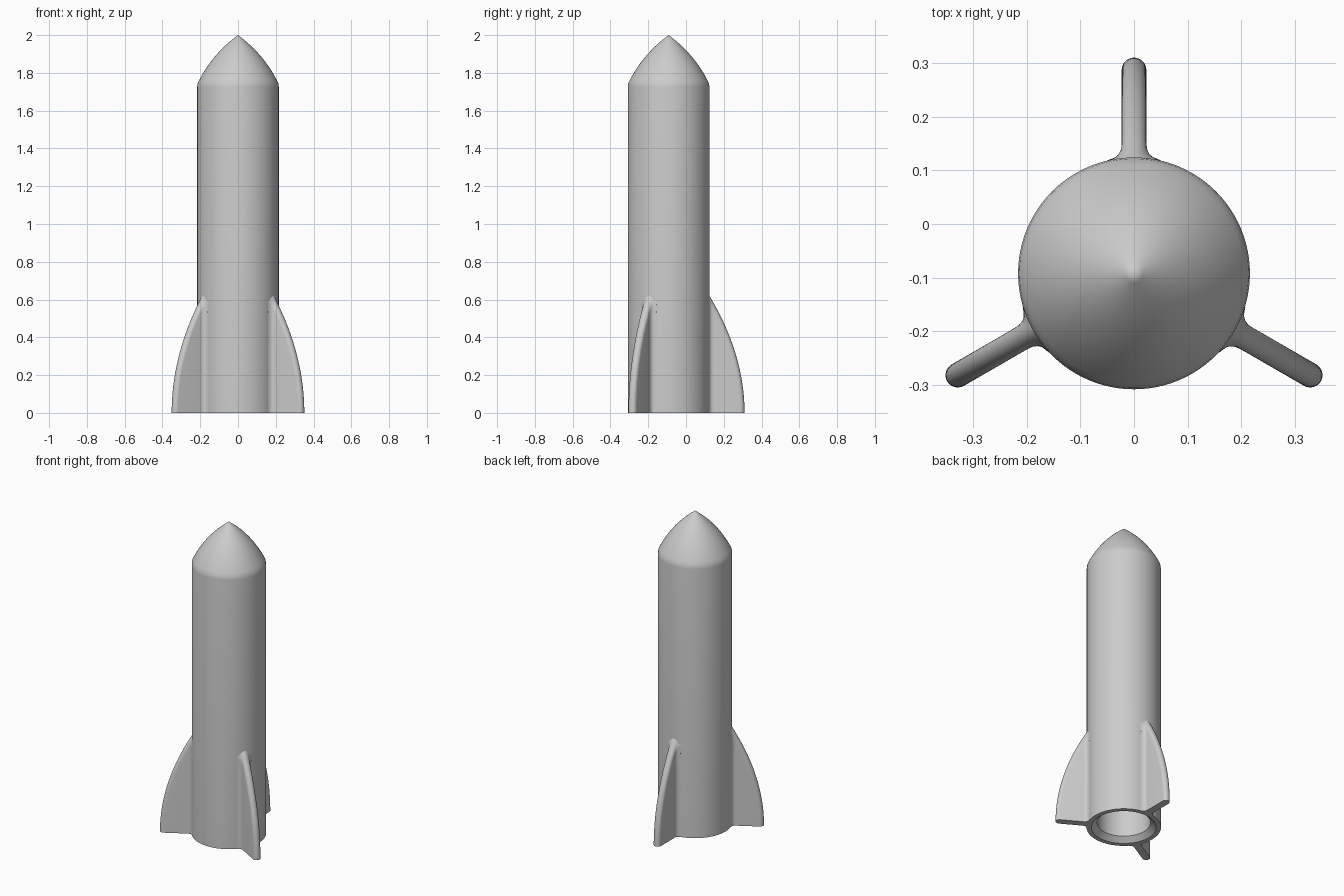
import bpy, bmesh, math
from mathutils import Matrix, Vector

cube = bpy.data.objects.get("Cube")
if cube:
    bpy.data.objects.remove(cube, do_unlink=True)

AXIS_Y = -0.092      # the body axis sits forward of the centre
BODY_R = 0.216
FIN_R = 0.402
FIN_H = 0.63
FIN_T = 0.023        # half thickness of a fin
FILLET = 0.026

grey = bpy.data.materials.new("plain_grey")
grey.use_nodes = True
GREY = (0.6, 0.6, 0.6, 1)
grey.diffuse_color = GREY
grey.node_tree.nodes["Principled BSDF"].inputs["Base Color"].default_value = GREY


def finish(bm, name):
    bmesh.ops.remove_doubles(bm, verts=bm.verts, dist=1e-5)
    bmesh.ops.recalc_face_normals(bm, faces=bm.faces)
    mesh = bpy.data.meshes.new(name)
    bm.to_mesh(mesh)
    bm.free()
    mesh.materials.append(grey)
    obj = bpy.data.objects.new(name, mesh)
    obj.location.y = AXIS_Y
    bpy.context.collection.objects.link(obj)
    bpy.ops.object.select_all(action='DESELECT')
    obj.select_set(True)
    bpy.context.view_layer.objects.active = obj
    bpy.ops.object.shade_smooth_by_angle(angle=math.radians(32))
    return obj


# Rocket body: one lathe profile from the bore, round the rim, to the nose tip
def nose_point(t):
    base, pull, tip = Vector((0.2135, 1.745)), Vector((0.141, 1.897)), Vector((0, 2))
    return base * (1 - t) ** 2 + pull * 2 * t * (1 - t) + tip * t * t


profile = [(0, 1.7), (0.155, 1.7), (0.155, 0.03), (0.188, 0), (BODY_R, 0), (BODY_R, 1.725)]
profile += [tuple(nose_point(i / 16)) for i in range(17)]

bm = bmesh.new()
ring = [bm.verts.new((r, 0, z)) for r, z in profile]
edges = [bm.edges.new(pair) for pair in zip(ring, ring[1:])]
bmesh.ops.spin(bm, geom=ring + edges, cent=(0, 0, 0), axis=(0, 0, 1),
               angle=math.tau, steps=96, use_merge=True)
finish(bm, "rocket_body")


# Fins: stacked sections with a rounded outer edge and a fillet at the root
def half_width(r, tip):
    d = tip - r
    edge = min(d / FIN_T, 1)
    width = FIN_T * math.sqrt(max(0, 1 - (1 - edge) ** 2))
    rise = min(max(r - BODY_R + 0.004, 0), FILLET)
    root = FILLET - math.sqrt(FILLET ** 2 - (FILLET - rise) ** 2)
    return width + root * edge


def section(z):
    tip = FIN_R - (FIN_R - BODY_R + 0.006) * (z / FIN_H) ** 2
    inner = 0.2
    root_end = min(BODY_R + FILLET, inner + (tip - inner) * 0.5)
    edge_start = max(tip - FIN_T, root_end)
    radii = [inner + (root_end - inner) * i / 8 for i in range(9)]
    radii += [edge_start + (tip - edge_start) * math.sin(i / 8 * math.pi / 2) for i in range(9)]
    side = [(r, half_width(r, tip)) for r in radii]
    return side + [(r, -w) for r, w in reversed(side[:-1])]


def build_fin(name, angle):
    bm = bmesh.new()
    rows = []
    for k in range(33):
        z = FIN_H * k / 32
        rows.append([bm.verts.new((r, w, z)) for r, w in section(z)])
    for low, high in zip(rows, rows[1:]):
        for i in range(len(low) - 1):
            bm.faces.new((low[i], low[i + 1], high[i + 1], high[i]))
    bm.faces.new(rows[0])
    bmesh.ops.transform(bm, matrix=Matrix.Rotation(math.radians(angle), 4, 'Z'), verts=bm.verts)
    finish(bm, name)


for name, angle in (("back_fin", 90), ("right_fin", 210), ("left_fin", 330)):
    build_fin(name, angle)
